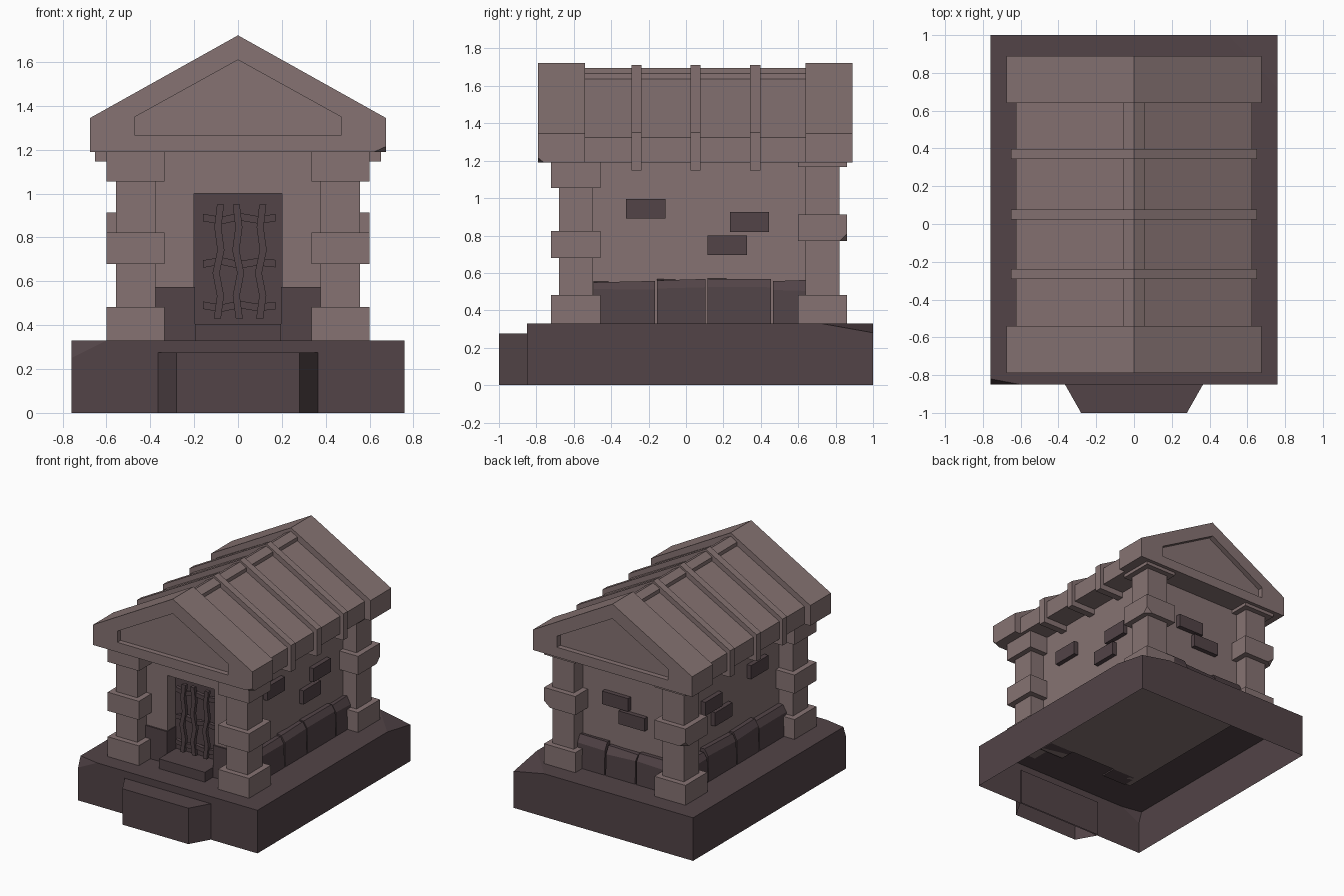
import bpy, bmesh, random
from mathutils import Vector

if "Cube" in bpy.data.objects:
    bpy.data.objects.remove(bpy.data.objects["Cube"])
random.seed(4)

def material(name, rgb):
    m = bpy.data.materials.new(name)
    m.diffuse_color = (*rgb, 1)
    m.use_nodes = True
    m.node_tree.nodes["Principled BSDF"].inputs["Base Color"].default_value = m.diffuse_color
    return m

LIGHT = material("light_stone", (0.238, 0.171, 0.169))
DARK = material("dark_stone", (0.084, 0.057, 0.063))

def finish(name, bm, mat):
    bmesh.ops.recalc_face_normals(bm, faces=bm.faces[:])
    me = bpy.data.meshes.new(name)
    bm.to_mesh(me)
    bm.free()
    me.materials.append(mat)
    ob = bpy.data.objects.new(name, me)
    bpy.context.collection.objects.link(ob)
    return ob

def chip(bm, a, b, c, inside):
    """Cut away the side of plane abc that does not hold the inside point."""
    a, b, c = Vector(a), Vector(b), Vector(c)
    n = (b - a).cross(c - a).normalized()
    if n.dot(Vector(inside) - a) > 0:
        n = -n
    bmesh.ops.bisect_plane(bm, geom=bm.verts[:] + bm.edges[:] + bm.faces[:],
                           plane_co=a, plane_no=n, clear_outer=True)
    bmesh.ops.holes_fill(bm, edges=[e for e in bm.edges if e.is_boundary])

def box(name, x, y, z, mat, chips=(), open_bottom=False):
    bm = bmesh.new()
    bmesh.ops.create_cube(bm, size=1)
    mid = [(r[0] + r[1]) / 2 for r in (x, y, z)]
    for v in bm.verts:
        v.co = [mid[i] + v.co[i] * abs(r[1] - r[0]) for i, r in enumerate((x, y, z))]
    for c in chips:
        chip(bm, *c, mid)
    if open_bottom:
        bm.normal_update()
        bmesh.ops.delete(bm, geom=[f for f in bm.faces if f.normal.z < -0.9], context='FACES_ONLY')
    return finish(name, bm, mat)

def prism(name, pts, y0, y1, mat):
    """Extrude an xz profile along y."""
    bm = bmesh.new()
    f = bm.faces.new([bm.verts.new((x, y0, z)) for x, z in pts])
    r = bmesh.ops.extrude_face_region(bm, geom=[f])
    for v in r['geom']:
        if isinstance(v, bmesh.types.BMVert):
            v.co.y = y1
    return finish(name, bm, mat)

def house(w, bottom, eave, peak):
    return [(-w, bottom), (w, bottom), (w, eave), (0, peak), (-w, eave)]

# plinth, hollow below, with worn corners
box("plinth", (-.76, .76), (-.85, 1), (0, .33), DARK, [
    ((.5, 1, .33), (.76, .72, .33), (.76, 1, .28)),
    ((-.6, -.85, .33), (-.76, -.82, .33), (-.76, -.85, .25))], True)

# tapered front step, hollow below
bm = bmesh.new()
plan = [(-.365, -.84), (-.365, -.85), (-.28, -1), (.28, -1), (.365, -.85), (.365, -.84)]
lo = [bm.verts.new((x, y, 0)) for x, y in plan]
hi = [bm.verts.new((x, y, .275)) for x, y in plan]
bm.faces.new(hi)
for i in range(6):
    bm.faces.new((lo[i], lo[(i + 1) % 6], hi[(i + 1) % 6], hi[i]))
finish("front_step", bm, DARK)

# walls with door opening
box("wall_body", (-.44, .44), (-.46, .71), (.32, 1.2), LIGHT)
for s, side in ((-1, "left"), (1, "right")):
    box(side + "_front_wall", (s * .2, s * .44), (-.57, -.46), (.32, 1.2), LIGHT)
    box(side + "_front_stone", (s * .195, s * .40), (-.582, -.46), (.32, .575), DARK)
box("lintel", (-.2, .2), (-.57, -.46), (1.0, 1.2), LIGHT)
box("door", (-.2, .2), (-.47, -.455), (.33, 1.0), DARK)
box("door_sill", (-.195, .195), (-.68, -.46), (.33, .405), DARK)

# crooked grate bars in the doorway
def bar(name, pts, w, y, upright):
    bm = bmesh.new()
    rings = []
    for x, z in pts:
        dx, dz = (w, 0) if upright else (0, w)
        rings.append([bm.verts.new((x + i * dx, y + j * .014, z + i * dz))
                      for i, j in ((-1, -1), (1, -1), (1, 1), (-1, 1))])
    for a, b in zip(rings, rings[1:]):
        for i in range(4):
            bm.faces.new((a[i], a[(i + 1) % 4], b[(i + 1) % 4], b[i]))
    bm.faces.new(rings[0])
    bm.faces.new(rings[-1])
    finish(name, bm, DARK)

for k, x in enumerate((-.088, 0, .105)):
    wave = (-.006, .008, -.012, .01, -.004, .008)
    bar(f"grate_upright_{k}", [(x + (-1) ** k * d, .43 + i * .104) for i, d in enumerate(wave)],
        .016, -.53, True)
for k, z in enumerate((.485, .685, .885)):
    bar(f"grate_crossbar_{k}", [(-.16 + i * .0825, z + (-1) ** k * d)
        for i, d in enumerate((.006, -.008, .01, -.004, .004))], .017, -.515, False)

# corner columns: shaft with three blocks
for s, side in ((-1, "left"), (1, "right")):
    for end, yc, mid, cap in (("front", -.59, .68, 1.055), ("back", .73, .77, 1.165)):
        n = f"{end}_{side}_column"
        xc = s * .467
        box(n + "_shaft", (xc - .09, xc + .09), (yc - .09, yc + .09), (.33, 1.19), LIGHT)
        for part, z0, z1 in (("_foot", .33, .482), ("_band", mid, mid + .143), ("_cap", cap, 1.19)):
            chips = []
            if part == "_band" and end == "back":
                o, q = xc + s * .132, yc + .132
                chips = [((o, q, z0 + .04), (o - s * .05, q, z0), (o, q - .04, z0))]
            box(n + part, (xc - .132, xc + .132), (yc - .132, yc + .132), (z0, z1), LIGHT, chips)

# rough footing stones along sides and back, outer top edges worn
def footing(name, a, b, top, place):
    """place maps (along, out) to the wall; stone stands .07 proud."""
    bm = bmesh.new()
    prof = [(-.03, .33), (.07, .33), (.065, top - .05), (.035, top), (-.03, top)]
    ends = [[bm.verts.new((*place(t, o), z + (random.uniform(-.012, .006) if z > .4 else 0)))
             for o, z in prof] for t in (a + .005, b - .005)]
    for i in range(5):
        j = (i + 1) % 5
        bm.faces.new((ends[0][i], ends[0][j], ends[1][j], ends[1][i]))
    for e in ends:
        bm.faces.new(e)
    finish(name, bm, DARK)

for s, side in ((-1, "left"), (1, "right")):
    for k, (a, b, t) in enumerate(((-.5, -.16, .56), (-.16, .11, .57), (.11, .46, .57), (.46, .66, .56))):
        footing(f"{side}_footing_{k}", a, b, t, lambda p, o: (s * (.44 + o), p))
    # loose bricks standing out of the side walls
    for k, (y0, z0) in enumerate(((-.32, .89), (.235, .82), (.115, .695))):
        box(f"{side}_brick_{k}", (s * .42, s * .475), (y0, y0 + .21), (z0, z0 + .105), DARK)
for k, (a, b, t) in enumerate(((-.4, -.12, .56), (-.12, .14, .55), (.14, .4, .57))):
    footing(f"back_footing_{k}", a, b, t, lambda p, o: (p, .71 + o))
for k, (x0, z0) in enumerate(((-.03, .85), (-.17, .735))):
    box(f"back_brick_{k}", (x0, x0 + .22), (.69, .745), (z0, z0 + .1), DARK)

# roof, ridge cap and ribs
prism("roof", house(.625, 1.19, 1.325, 1.667), -.56, .66, LIGHT)
prism("ridge_cap", [(-.055, 1.63), (.055, 1.63), (.055, 1.665), (0, 1.696), (-.055, 1.665)],
      -.56, .66, LIGHT)
for k, y in enumerate((-.265, .05, .37)):
    prism(f"roof_rib_{k}", house(.652, 1.147, 1.35, 1.712), y - .027, y + .027, LIGHT)

# gable ends with recessed pediments
def gable(name, face, back):
    d = .04 if back > face else -.04
    outer, inner = house(.675, 1.19, 1.345, 1.722), house(.47, 1.265, 1.35, 1.61)
    bm = bmesh.new()
    rings = [[bm.verts.new((x, y, z)) for x, z in p] for p, y in
             ((outer, back), (outer, face), (inner, face), (inner, face + d))]
    for a, b in zip(rings, rings[1:]):
        for i in range(5):
            j = (i + 1) % 5
            bm.faces.new((a[i], a[j], b[j], b[i]))
    bm.faces.new(rings[0])
    bm.faces.new(rings[3])
    if face < 0:  # broken lower corner
        chip(bm, (.62, face, 1.19), (.675, face, 1.215), (.675, face + .03, 1.19), (0, back, 1.4))
    finish(name, bm, LIGHT)

gable("front_gable", -.79, -.54)
gable("back_gable", .89, .64)
